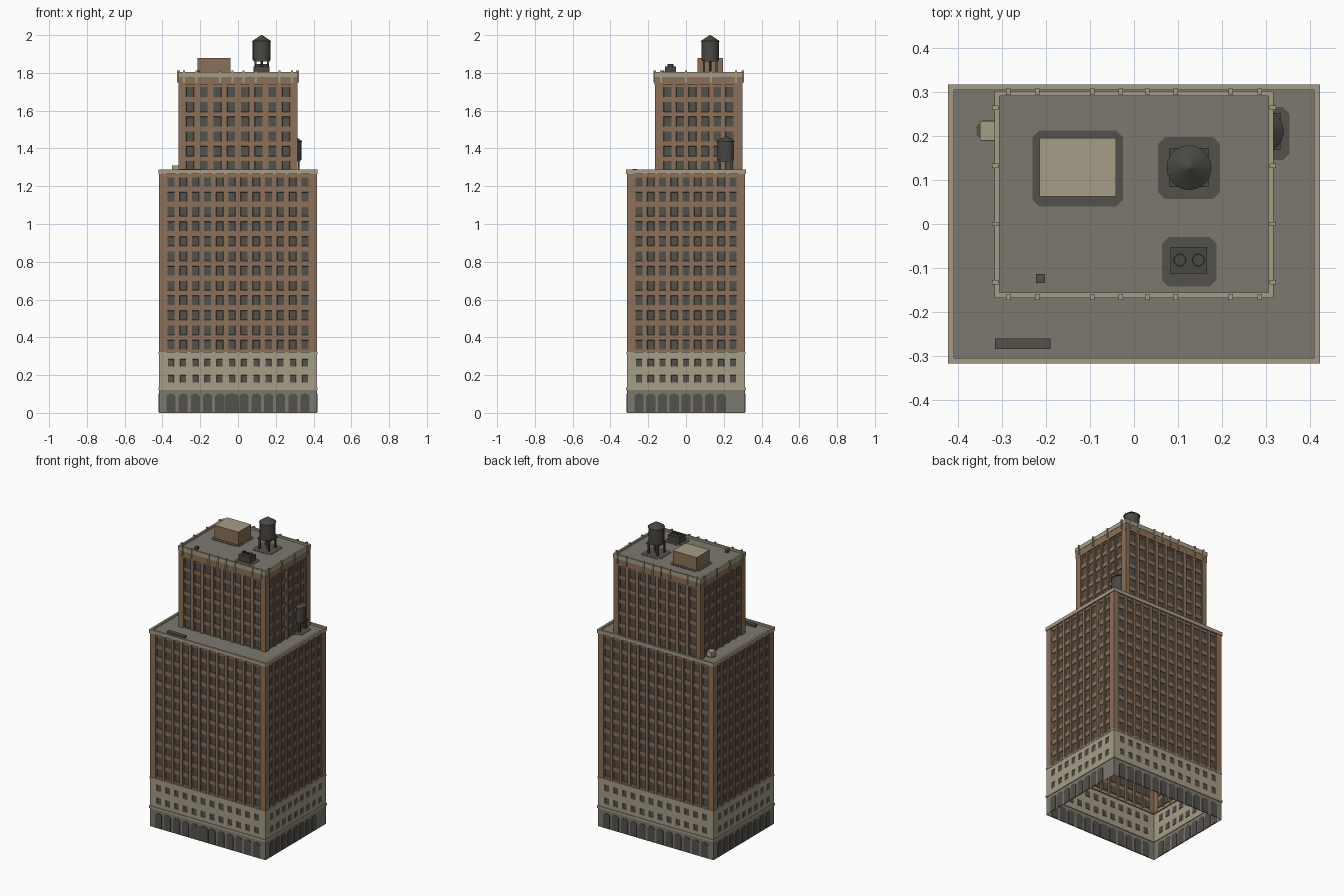
import bpy, bmesh, math

if "Cube" in bpy.data.objects:
    bpy.data.objects.remove(bpy.data.objects["Cube"])


def material(name, code):
    srgb = [int(code[i:i + 2], 16) / 255 for i in (0, 2, 4)]
    col = [c / 12.92 if c < 0.04 else ((c + 0.055) / 1.055) ** 2.4 for c in srgb] + [1]
    m = bpy.data.materials.new(name)
    m.use_nodes = True
    m.diffuse_color = col
    m.node_tree.nodes["Principled BSDF"].inputs["Base Color"].default_value = col
    return m


BROWN = material("brown brick", "8c7058")
CREAM = material("cream stone", "a79d87")
GREY = material("grey stone", "7c796f")
DARK = material("dark glass", "54514b")
METAL = material("dark metal", "494742")


def finish(name, bm, mats):
    me = bpy.data.meshes.new(name)
    bm.to_mesh(me)
    bm.free()
    for m in mats:
        me.materials.append(m)
    ob = bpy.data.objects.new(name, me)
    bpy.context.collection.objects.link(ob)
    return ob


def box(name, x, y, z, mat, top=None):
    """Box from (min, max) pairs, with an optional second colour on top."""
    bm = bmesh.new()
    bmesh.ops.create_cube(bm, size=1)
    for v in bm.verts:
        v.co = [a + (c + 0.5) * (b - a) for c, (a, b) in zip(v.co, (x, y, z))]
    if top:
        for f in bm.faces:
            f.material_index = int(f.normal.z > 0.5)
    return finish(name, bm, [mat, top] if top else [mat])


def prism(name, outline, place, t0, t1, mat):
    """Extrude a flat outline between two depths."""
    bm = bmesh.new()
    a = [bm.verts.new(place(u, t0, v)) for u, v in outline]
    b = [bm.verts.new(place(u, t1, v)) for u, v in outline]
    bm.faces.new(a)
    bm.faces.new(b[::-1])
    for i in range(len(a)):
        bm.faces.new((a[i - 1], b[i - 1], b[i], a[i]))
    bmesh.ops.recalc_face_normals(bm, faces=bm.faces)
    return finish(name, bm, [mat])


def lathe(name, profile, x, y, mat, n=20):
    """Turn a radius and height profile around a vertical axis."""
    bm = bmesh.new()
    rings = [[bm.verts.new((x + r * math.cos(k * math.tau / n), y + r * math.sin(k * math.tau / n), z))
              for k in range(n)] for r, z in profile]
    for lo, hi in zip(rings, rings[1:]):
        for k in range(n):
            bm.faces.new((lo[k - 1], lo[k], hi[k], hi[k - 1]))
    bm.faces.new(rings[0][::-1])
    bm.faces.new(rings[-1])
    return finish(name, bm, [mat])


def frame(name, hx, hy, cy, z, t, mat):
    """Rectangular band around a tower."""
    bm = bmesh.new()
    rings = [[bm.verts.new((sx * (hx - i), cy + sy * (hy - i), h))
              for sx, sy in ((-1, -1), (1, -1), (1, 1), (-1, 1))]
             for i, h in ((0, z[0]), (0, z[1]), (t, z[1]), (t, z[0]))]
    for i in range(4):
        for k in range(4):
            bm.faces.new((rings[i - 1][k - 1], rings[i - 1][k], rings[i][k], rings[i][k - 1]))
    return finish(name, bm, [mat])


def placer(side, hx, hy, cy):
    """Map wall coordinates (along, inward, up) to one side: front, left, back, right."""
    return (lambda u, d, z: (u, cy - hy + d, z),
            lambda u, d, z: (hx - d, cy + u, z),
            lambda u, d, z: (-u, cy + hy - d, z),
            lambda u, d, z: (-hx + d, cy - u, z))[side]


def columns(count, step):
    return [(i - (count - 1) / 2) * step for i in range(count)]


def walls(name, hx, hy, cy, cols, z, rows, win, strip, depth, mat):
    """Four walls with recessed window strips and inset windows."""
    bm = bmesh.new()
    hw, hh = win
    glass = []
    levels = [(z[0], False)]
    for r in rows:
        levels += [(r - hh, True), (r + hh, False)]
    levels.append((z[1], False))
    for side in range(4):
        half = hy if side % 2 else hx
        place = placer(side, hx, hy, cy)
        plan = [(-half, 0, False)]
        for c in cols[side % 2]:
            if depth:
                plan.append((c - strip, 0, False))
            plan += [(c - strip, depth, False), (c - hw, depth, True),
                     (c + hw, depth, False), (c + strip, depth, False)]
            if depth:
                plan.append((c + strip, 0, False))
        plan.append((half, 0, False))
        for (u0, d0, wu), (u1, d1, _) in zip(plan, plan[1:]):
            for (a, wz), (b, _) in zip(levels, levels[1:]):
                f = bm.faces.new([bm.verts.new(place(*p)) for p in
                                  ((u0, d0, a), (u1, d1, a), (u1, d1, b), (u0, d0, b))])
                if wu and wz:
                    glass.append(f)
    bmesh.ops.remove_doubles(bm, verts=bm.verts, dist=0.0001)
    bm.normal_update()
    if glass:
        bmesh.ops.inset_individual(bm, faces=glass, thickness=0.002, depth=-0.004)
    for f in glass:
        f.material_index = 1
    return finish(name, bm, [mat, DARK])


# Main tower: open-bottomed shell in three storeys of stone and brick
HX, HY = 0.418, 0.313
cols = (columns(12, 0.0645), columns(9, 0.0622))
walls("ground_floor", HX, HY, 0, cols, (0, 0.125), [], (0.02, 0.02), 0.024, 0, GREY)
walls("stone_floors", HX, HY, 0, cols, (0.125, 0.32), [0.18, 0.265], (0.016, 0.02), 0.02, 0, CREAM)
walls("brick_floors", HX, HY, 0, cols, (0.32, 1.275), [0.36 + 0.0784 * i for i in range(12)],
      (0.019, 0.025), 0.023, 0.007, BROWN)
frame("lower_ledge", HX + 0.004, HY + 0.004, 0, (0.12, 0.135), 0.008, CREAM)
frame("upper_ledge", HX + 0.002, HY + 0.002, 0, (0.312, 0.322), 0.011, CREAM)
frame("main_parapet", HX + 0.004, HY + 0.004, 0, (1.265, 1.288), 0.013, CREAM)
box("main_roof", (-HX, HX), (-HY, HY), (1.272, 1.276), GREY)


# Arched ground-floor openings
def arch(hw, spring, rise):
    pts = [(hw * math.cos(math.pi * k / 8), spring + rise * math.sin(math.pi * k / 8)) for k in range(9)]
    return [(hw, 0.004)] + pts + [(-hw, 0.004)]


for side in range(4):
    place = placer(side, HX, HY, 0)
    for i, c in enumerate(cols[side % 2]):
        if side == 1 and i == 8:
            continue
        wide = side == 0 and i == 5
        shape = arch(0.037 if wide else 0.024, 0.085, 0.017)
        prism("entrance" if wide else "arched_opening", [(c + u, v) for u, v in shape],
              place, -0.003, 0.003, DARK)

# Set-back upper tower
UX, UY, UC = 0.314, 0.232, 0.067
walls("upper_tower", UX, UY, UC, (columns(8, 0.0726), columns(6, 0.0656)), (1.275, 1.785),
      [1.307 + 0.0783 * i for i in range(6)], (0.021, 0.027), 0.026, 0.007, BROWN)
frame("upper_brick_band", UX + 0.001, UY + 0.001, UC, (1.735, 1.78), 0.01, BROWN)
frame("upper_parapet", UX + 0.003, UY + 0.003, UC, (1.778, 1.806), 0.012, CREAM)
box("upper_roof", (-UX, UX), (UC - UY, UC + UY), (1.79, 1.794), GREY)
for side in range(4):
    place = placer(side, UX, UY, UC)
    if side % 2:
        spots = [(y - UC) * (1 if side == 1 else -1) for y in (-0.132, 0, 0.132, 0.264)]
    else:
        spots = [s * x for s in (-1, 1) for x in (0.03, 0.095, 0.22, 0.285)]
    for u in spots:
        prism("parapet_bracket", [(u - 0.005, 1.75), (u + 0.005, 1.75), (u + 0.005, 1.812), (u - 0.005, 1.812)],
              place, -0.008, 0.006, CREAM)


# Dark weathered patches on the roofs
def patch(x, y, z):
    c = 0.015
    pts = [(x[0] + c, y[0]), (x[1] - c, y[0]), (x[1], y[0] + c), (x[1], y[1] - c),
           (x[1] - c, y[1]), (x[0] + c, y[1]), (x[0], y[1] - c), (x[0], y[0] + c)]
    prism("roof_patch", pts, lambda u, t, v: (u, v, t), z, z + 0.002, DARK)


ROOF, LOW = 1.794, 1.276
patch((-0.23, -0.025), (0.04, 0.212), ROOF)
patch((0.055, 0.195), (0.057, 0.197), ROOF)
patch((0.063, 0.187), (-0.142, -0.03), ROOF)
patch((0.27, 0.353), (0.145, 0.265), LOW)
patch((-0.358, -0.30), (0.188, 0.236), LOW)


# Water tanks on legs
def water_tank(x, y, base, r, foot, body, eave, peak):
    lathe("tank_barrel", [(r * 0.96, body), (r * 0.96, eave)], x, y, METAL)
    lathe("tank_roof", [(r * 1.04, eave - 0.003), (r * 1.04, eave), (0.003, peak)], x, y, METAL)
    s = foot
    box("tank_platform", (x - s, x + s), (y - s, y + s), (body - 0.008, body), METAL)
    for sx in (-1, 1):
        for sy in (-1, 1):
            lx, ly = x + sx * s * 0.75, y + sy * s * 0.75
            box("tank_leg", (lx - 0.005, lx + 0.005), (ly - 0.005, ly + 0.005), (base, body), METAL)
    lathe("tank_pipe", [(0.007, base), (0.007, body)], x, y, METAL, 8)


water_tank(0.125, 0.128, ROOF, 0.049, 0.044, 1.868, 1.968, 2.0)
water_tank(0.29, 0.21, LOW, 0.048, 0.042, 1.338, 1.438, 1.47)

# Rooftop equipment
box("penthouse", (-0.214, -0.041), (0.062, 0.195), (ROOF, 1.88), BROWN, CREAM)
box("cooling_unit", (0.083, 0.166), (-0.112, -0.052), (ROOF, 1.834), METAL)
for x in (0.104, 0.146):
    lathe("cooling_fan", [(0.015, 1.83), (0.015, 1.846), (0.012, 1.846), (0.012, 1.84)], x, -0.082, METAL, 14)
box("roof_hatch", (-0.222, -0.202), (-0.134, -0.114), (ROOF, 1.812), DARK)
box("roof_duct", (-0.316, -0.19), (-0.284, -0.26), (LOW, 1.29), DARK)
box("stair_box", (-0.35, -0.314), (0.19, 0.234), (LOW, 1.31), CREAM)
